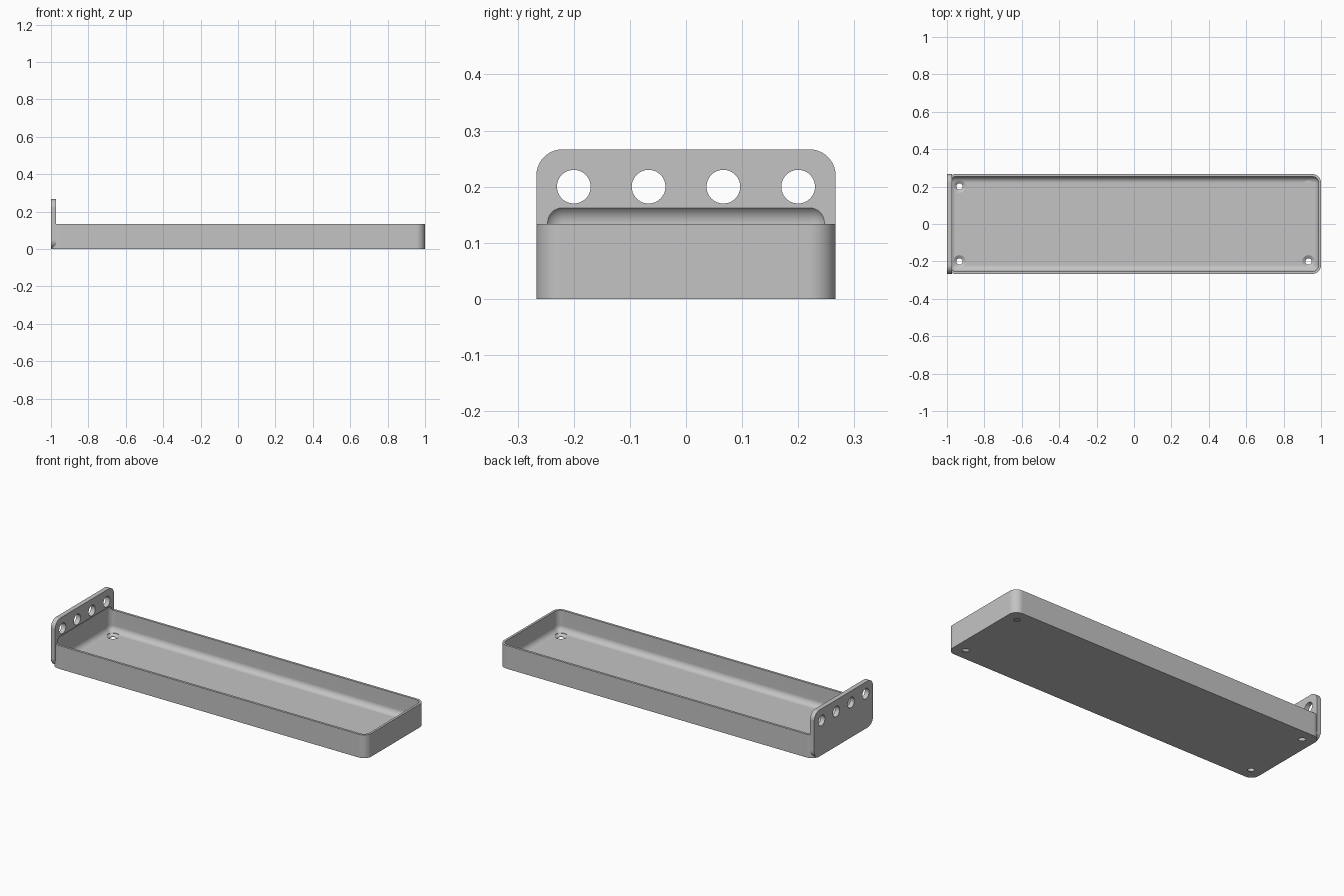
import bpy, bmesh, math
from mathutils import Matrix, Vector

cube = bpy.data.objects.get("Cube")
if cube:
    bpy.data.objects.remove(cube, do_unlink=True)

GREY = (0.55, 0.55, 0.55, 1)
mat = bpy.data.materials.new("plain grey")
mat.use_nodes = True
mat.diffuse_color = GREY
mat.node_tree.nodes["Principled BSDF"].inputs["Base Color"].default_value = GREY

HALF_W = 0.2667   # half width of the tray
RIM = 0.1333      # height of the tray
WALL = 0.0133     # wall and floor thickness
OUTER_R = 0.0467  # outer corner radius
INNER_R = OUTER_R - WALL


def finish(name, bm):
    mesh = bpy.data.meshes.new(name)
    bmesh.ops.recalc_face_normals(bm, faces=bm.faces)
    bm.to_mesh(mesh)
    bm.free()
    mesh.materials.append(mat)
    obj = bpy.data.objects.new(name, mesh)
    bpy.context.collection.objects.link(obj)
    return obj


def rounded_box(name, lo, hi, radius, axis=None):
    """Box with rounded edges: all of them, or those along one axis."""
    lo, hi = Vector(lo), Vector(hi)
    bm = bmesh.new()
    bmesh.ops.create_cube(bm, size=1)
    bmesh.ops.scale(bm, vec=hi - lo, verts=bm.verts)
    bmesh.ops.translate(bm, vec=(lo + hi) / 2, verts=bm.verts)
    edges = [e for e in bm.edges if axis is None
             or abs((e.verts[0].co - e.verts[1].co).normalized()[axis]) > 0.9]
    bmesh.ops.bevel(bm, geom=edges, offset=radius, offset_type='OFFSET',
                    segments=10, profile=0.5, affect='EDGES')
    return finish(name, bm)


def cone(name, center, r_low, r_high, depth, along_x=False):
    bm = bmesh.new()
    turn = Matrix.Rotation(math.pi / 2, 4, 'Y') if along_x else Matrix.Identity(4)
    bmesh.ops.create_cone(bm, cap_ends=True, segments=48, radius1=r_low, radius2=r_high,
                          depth=depth, matrix=Matrix.Translation(center) @ turn)
    return finish(name, bm)


def boolean(target, other, operation):
    """Apply a boolean and remove the helper."""
    mod = target.modifiers.new("cut", 'BOOLEAN')
    mod.operation = operation
    mod.solver = 'EXACT'
    mod.object = other
    bpy.context.view_layer.objects.active = target
    bpy.ops.object.modifier_apply(modifier=mod.name)
    bpy.data.objects.remove(other, do_unlink=True)


# Tray body and upright end plate
tray = rounded_box("tray", (-1, -HALF_W, 0), (1, HALF_W, RIM), OUTER_R, axis=2)
plate = rounded_box("end_plate", (-1, -HALF_W, 0), (-0.9733, HALF_W, 2 * RIM), OUTER_R, axis=0)
boolean(tray, plate, 'UNION')

# Filleted cavity, scooping slightly into the plate
cavity = rounded_box("cavity", (-1 + WALL, -HALF_W + WALL, WALL),
                     (1 - WALL, HALF_W - WALL, 0.169), INNER_R)
boolean(tray, cavity, 'DIFFERENCE')

# Row of holes through the end plate
for i in range(4):
    y = -0.2 + i * RIM
    boolean(tray, cone("plate_hole", (-1, y, 0.2), 0.03, 0.03, 0.2, True), 'DIFFERENCE')

# Countersunk screw holes in the floor corners
for x in (-0.933, 0.933):
    for y in (-0.2, 0.2):
        boolean(tray, cone("screw_hole", (x, y, 0), 0.0167, 0.0167, 0.06), 'DIFFERENCE')
        boolean(tray, cone("countersink", (x, y, 0.008), 0.0167, 0.0333, 0.0108), 'DIFFERENCE')
        boolean(tray, cone("head_room", (x, y, 0.0233), 0.0333, 0.0333, 0.02), 'DIFFERENCE')

# Smooth rounded faces, crisp edges
for o in bpy.context.selected_objects:
    o.select_set(False)
tray.select_set(True)
bpy.context.view_layer.objects.active = tray
bpy.ops.object.shade_smooth_by_angle(angle=math.radians(25))
weighted = tray.modifiers.new("even shading", 'WEIGHTED_NORMAL')
weighted.keep_sharp = True
